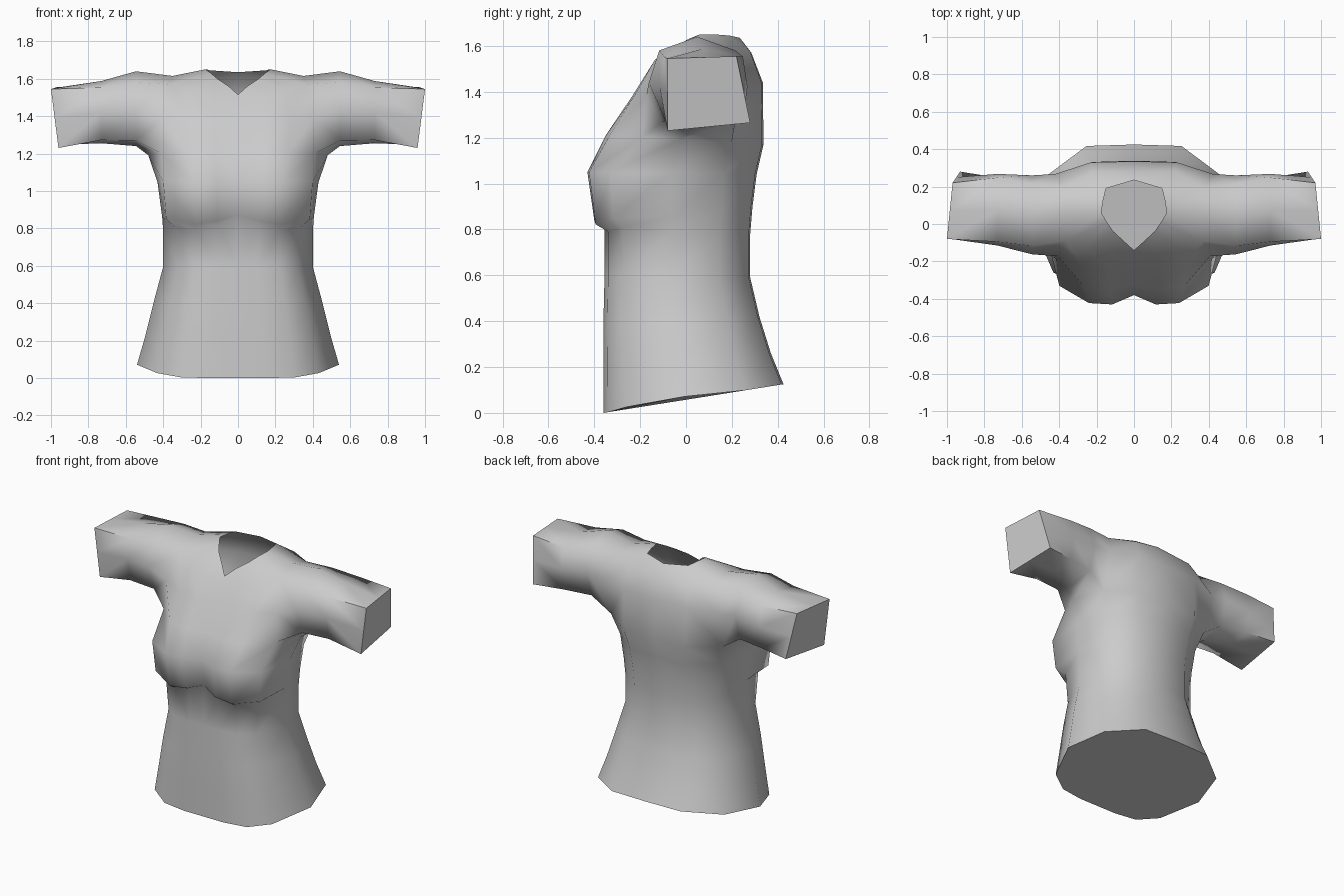
import bpy, bmesh, math

if "Cube" in bpy.data.objects:
    bpy.data.objects.remove(bpy.data.objects["Cube"])

# Half cross-section, front centre round the side to back centre: (x / width, depth 0..1)
SECTION = [(0, 0), (.27, 0), (.56, .025), (.80, .13), (1, .45), (.86, .79), (.47, .99), (0, 1)]


def torso_ring(z_front, z_back, width, y_front, y_back, push=(), lift=(), spread=0):
    """Half ring; push and lift shift the first points in y and z, spread widens the front corner."""
    ring = []
    for i, (sx, t) in enumerate(SECTION):
        x = sx * width + (spread if i == 3 else 0)
        y = y_front + t * (y_back - y_front) + (push[i] if i < len(push) else 0)
        z = z_front + t * (z_back - z_front) + (lift[i] if i < len(lift) else 0)
        ring.append((x, y, z))
    return ring


def arm_ring(x, y0, y1, z0, z1, ry, rz):
    """Rounded eight-point ring, from bottom front under the arm and up the back."""
    ym, zm = (y0 + y1) / 2, (z0 + z1) / 2
    return [(x, y0 + ry * 1.3, z0 + rz * .5), (x, ym, z0), (x, y1 - ry, z0 + rz * .5), (x, y1, zm),
            (x, y1 - ry, z1 - rz), (x, ym, z1), (x, y0 + ry, z1 - rz), (x, y0, zm)]


def cuff_ring(corners):
    """Square ring with edge midpoints."""
    ring = []
    for a, b in zip(corners, corners[1:] + corners[:1]):
        ring += [a, tuple((p + q) / 2 for p, q in zip(a, b))]
    return ring


rings = [
    torso_ring(0, .125, .54, -.36, .425, (), (0, 0, 0, .01, .015)),   # hem
    torso_ring(.20, .26, .495, -.36, .37),
    torso_ring(.40, .42, .45, -.36, .32),
    torso_ring(.60, .59, .40, -.355, .28),                            # waist
    torso_ring(.79, .78, .40, -.355, .28, (), (.08, .03, 0, .02), .02),
    torso_ring(.82, .90, .405, -.35, .29, (0, -.05, -.06, -.05), (.08, .02, 0, .02), .06),
    torso_ring(1.05, 1.04, .43, -.38, .308, (0, -.05, -.06, -.04), (), .055),   # bust
    torso_ring(1.21, 1.17, .48, -.325, .338, (0, -.025, -.025, .05), (), .03),  # armpit
    torso_ring(1.38, 1.44, .49, -.225, .335, (0, -.01, -.015, -.02, 0, .05), (), .015),
    [(0, -.18, 1.46), (.12, -.165, 1.49), (.25, -.135, 1.54), (.365, -.09, 1.57),
     (.35, .07, 1.615), (.37, .19, 1.585), (.22, .28, 1.575), (0, .285, 1.57)],  # shoulder
    [(0, -.14, 1.515), (.05, -.095, 1.56), (.11, -.04, 1.60), (.145, .01, 1.63),
     (.175, .06, 1.65), (.165, .125, 1.65), (.15, .19, 1.645), (0, .235, 1.635)],  # neckline
]
ARMPIT, CHEST, SHOULDER = 7, 8, 9

bm = bmesh.new()
grid = [[bm.verts.new(p) for p in ring] for ring in rings]

# Torso skin, leaving an arm hole at the side
for r, (a, b) in enumerate(zip(grid, grid[1:])):
    for j in range(len(SECTION) - 1):
        if not (r in (ARMPIT, CHEST) and j in (3, 4)):
            bm.faces.new((a[j], a[j + 1], b[j + 1], b[j]))
bm.faces.new(grid[0][::-1])  # closed hem

# Sleeve grown from the arm hole
lo, mid, hi = grid[ARMPIT], grid[CHEST], grid[SHOULDER]
loop = [lo[3], lo[4], lo[5], mid[5], hi[5], hi[4], hi[3], mid[3]]
for ring in (arm_ring(.545, -.162, .26, 1.24, 1.64, .045, .06),
             arm_ring(.73, -.115, .268, 1.255, 1.588, .02, .035),
             cuff_ring([(.96, -.08, 1.23), (.93, .28, 1.265), (.97, .22, 1.555), (1, -.08, 1.545)])):
    new = [bm.verts.new(p) for p in ring]
    for j in range(8):
        k = (j + 1) % 8
        bm.faces.new((loop[j], loop[k], new[k], new[j]))
    loop = new
bm.faces.new(loop)  # closed cuff
bm.verts.remove(mid[4])

# Mirrored half gives the whole garment
mesh = bpy.data.meshes.new("shirt_torso")
bm.to_mesh(mesh)
bm.free()
shirt = bpy.data.objects.new("shirt_torso", mesh)
bpy.context.collection.objects.link(shirt)
grey = bpy.data.materials.new("light_grey")
grey.diffuse_color = (.6, .6, .6, 1)
grey.use_nodes = True
grey.node_tree.nodes["Principled BSDF"].inputs["Base Color"].default_value = grey.diffuse_color
mesh.materials.append(grey)

bpy.context.view_layer.objects.active = shirt
shirt.select_set(True)
mirror = shirt.modifiers.new("mirror", 'MIRROR')
mirror.use_clip = True
bpy.ops.object.modifier_apply(modifier="mirror")
bpy.ops.object.shade_smooth_by_angle(angle=math.radians(72))
